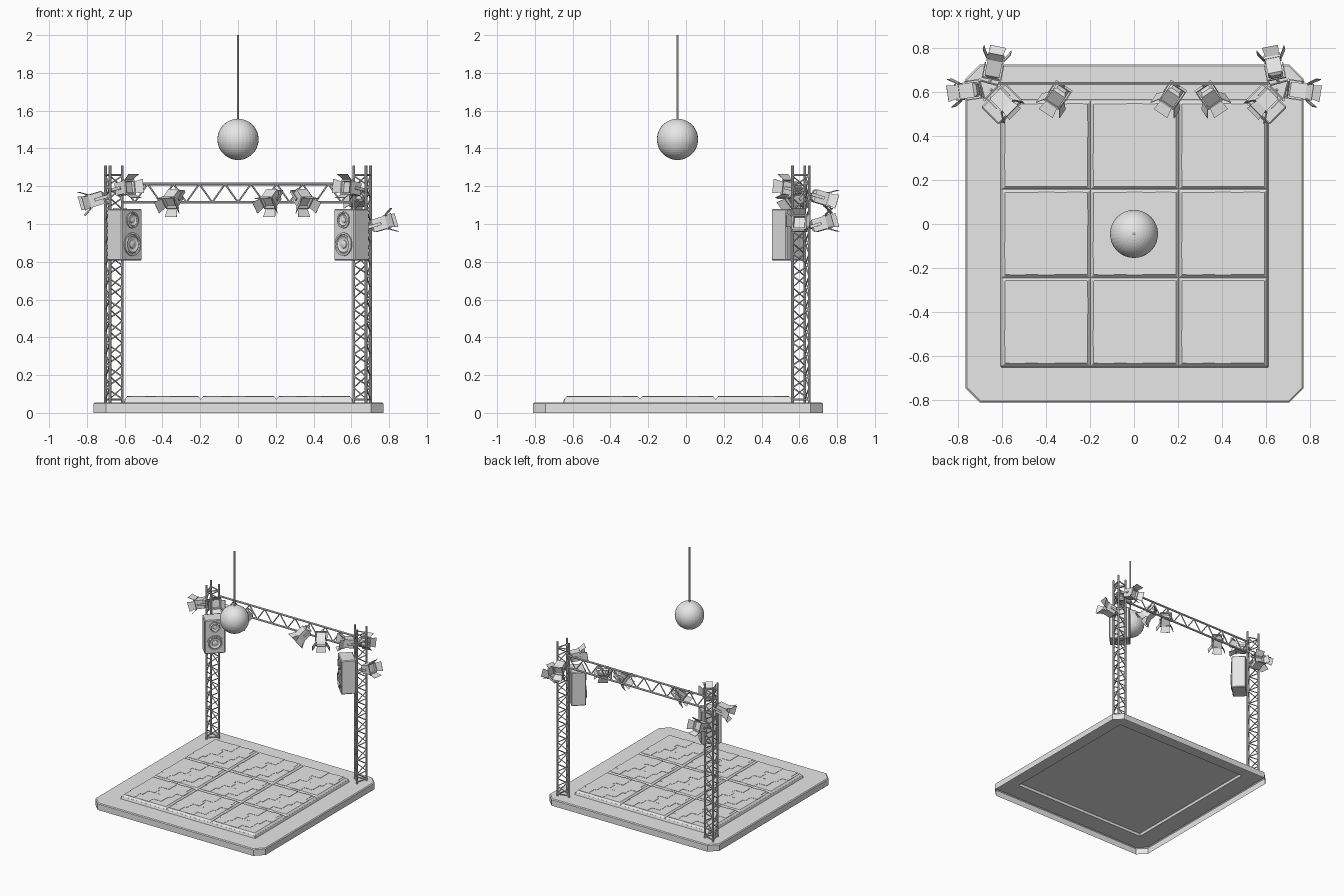
import bpy, bmesh, math
from mathutils import Vector, Matrix

if "Cube" in bpy.data.objects:
    bpy.data.objects.remove(bpy.data.objects["Cube"])

grey = bpy.data.materials.new("light_grey")
grey.use_nodes = True
GREY = (0.8, 0.8, 0.8, 1)
grey.diffuse_color = GREY
grey.node_tree.nodes["Principled BSDF"].inputs["Base Color"].default_value = GREY


def finish(bm, name, matrix=None, smooth=False):
    """Turn a bmesh into a named object."""
    bmesh.ops.recalc_face_normals(bm, faces=bm.faces)
    mesh = bpy.data.meshes.new(name)
    bm.to_mesh(mesh)
    bm.free()
    mesh.materials.append(grey)
    ob = bpy.data.objects.new(name, mesh)
    bpy.context.collection.objects.link(ob)
    if matrix:
        ob.matrix_world = matrix
    if smooth:
        bpy.context.view_layer.objects.active = ob
        ob.select_set(True)
        bpy.ops.object.shade_smooth_by_angle(angle=math.radians(35))
        ob.select_set(False)
    return ob


def tube(bm, a, b, r, sides=6):
    a, b = Vector(a), Vector(b)
    d = b - a
    m = Matrix.Translation((a + b) / 2) @ d.to_track_quat('Z', 'Y').to_matrix().to_4x4()
    bmesh.ops.create_cone(bm, cap_ends=True, segments=sides, radius1=r, radius2=r,
                          depth=d.length, matrix=m)


def box(bm, center, size, rot=None):
    m = Matrix.Translation(center) @ (rot or Matrix()) @ Matrix.Diagonal((*size, 1))
    return bmesh.ops.create_cube(bm, size=1, matrix=m)["verts"]


def loft(bm, loops, cap=False):
    """Skin a stack of equal-length closed loops."""
    rings = [[bm.verts.new(p) for p in loop] for loop in loops]
    for lo, hi in zip(rings, rings[1:]):
        for i in range(len(lo)):
            j = (i + 1) % len(lo)
            bm.faces.new((lo[i], lo[j], hi[j], hi[i]))
    if cap:
        bm.faces.new(rings[-1])


def cut_rect(hx, hy, cut, z, cx=0.003, cy=-0.043):
    """Rectangle with cut corners."""
    pts = []
    for sx, sy in ((1, 1), (-1, 1), (-1, -1), (1, -1)):
        ends = [(sx * hx, sy * (hy - cut)), (sx * (hx - cut), sy * hy)]
        if sx * sy < 0:
            ends.reverse()
        pts += [(cx + x, cy + y, z) for x, y in ends]
    return pts


# Stage base: a shell open underneath, rising into the raised floor bed
bm = bmesh.new()
loft(bm, [cut_rect(0.767, 0.767, 0.065, 0), cut_rect(0.767, 0.767, 0.065, 0.049),
          cut_rect(0.76, 0.76, 0.062, 0.055), cut_rect(0.608, 0.608, 0.004, 0.055),
          cut_rect(0.602, 0.602, 0.004, 0.074)], cap=True)
finish(bm, "stage_base")

# Dance floor: nine bevelled panels, each with a woven parquet relief
PITCH = 0.401
CELL = 0.073
for row in range(3):
    for col in range(3):
        cx, cy = 0.003 + (col - 1) * PITCH, -0.043 + (row - 1) * PITCH
        bm = bmesh.new()
        loft(bm, [cut_rect(h, h, 0.002, z, cx, cy)
                  for h, z in ((0.2, 0.074), (0.187, 0.088))], cap=True)
        for i in range(5):
            for j in range(5):
                if (i + 2 * j) % 5 in (0, 2):
                    wide = (i + j) % 2
                    size = (CELL * (1 + 0.6 * wide), CELL * (1.6 - 0.6 * wide), 0.003)
                    x = max(-0.13, min(0.13, (i - 2) * CELL))
                    y = max(-0.13, min(0.13, (j - 2) * CELL))
                    box(bm, (cx + x, cy + y, 0.0885), size)
        finish(bm, "floor_panel")

# Corner towers: triangular lattice masts
TOWER = Vector((0.664, 0.615, 0))
for side, name in ((1, "left_tower"), (-1, "right_tower")):
    bm = bmesh.new()
    posts = []
    for deg in (45, 165, 285):
        a = math.radians(deg)
        p = TOWER + 0.053 * Vector((math.cos(a), math.sin(a), 0))
        posts.append(Vector((p.x * side, p.y, 0)))
    up = Vector((0, 0, 1))
    for k, p in enumerate(posts):
        q = posts[(k + 1) % 3]
        tube(bm, p + up * 0.055, p + up * 1.31, 0.0075, 8)
        steps = 20
        for s in range(steps):
            z0, z1 = (0.075 + 1.18 * t / steps for t in (s, s + 1))
            a, b = (p, q) if s % 2 else (q, p)
            tube(bm, a + up * z0, b + up * z1, 0.004)
        for z in (0.07, 1.26):
            tube(bm, p + up * z, q + up * z, 0.005)
    finish(bm, name, smooth=True)

# Cross truss between the towers
bm = bmesh.new()
TY, LOW, HIGH, SPAN = 0.637, 1.115, 1.212, 0.615
for z in (LOW, HIGH):
    tube(bm, (-SPAN, TY, z), (SPAN, TY, z), 0.0075, 8)
bays = 18
for s in range(bays):
    x0, x1 = (-SPAN + 2 * SPAN * t / bays for t in (s, s + 1))
    z0, z1 = (LOW, HIGH) if s % 2 else (HIGH, LOW)
    tube(bm, (x0, TY, z0), (x1, TY, z1), 0.0045)
finish(bm, "cross_truss", smooth=True)

# Hanging ball with its rod
BALL = Vector((0, -0.045, 1.448))
bm = bmesh.new()
bmesh.ops.create_uvsphere(bm, u_segments=32, v_segments=24, radius=0.109,
                          matrix=Matrix.Translation(BALL))
finish(bm, "mirror_ball")
bm = bmesh.new()
tube(bm, BALL + Vector((0, 0, 0.1)), (BALL.x, BALL.y, 2), 0.006, 10)
finish(bm, "ball_rod", smooth=True)


# Speakers: angled cabinets with two ringed drivers
def driver(bm, z, r, front):
    profile = ((1, 0), (1, 0.007), (0.84, 0.007), (0.78, 0.002), (0.68, 0.005),
               (0.38, -0.004), (0.34, 0.004), (0.15, 0.009))
    loft(bm, [[(r * k * math.cos(t * math.tau / 24), front - d,
                z + r * k * math.sin(t * math.tau / 24)) for t in range(24)]
              for k, d in profile], cap=True)


for side, name in ((1, "left_speaker"), (-1, "right_speaker")):
    place = Matrix.Translation((0.6 * side, 0.545, 0.943)) @ Matrix.Rotation(-side * math.pi / 4, 4, 'Z')
    bm = bmesh.new()
    box(bm, (0, 0, 0), (0.155, 0.112, 0.274))
    bmesh.ops.bevel(bm, geom=list(bm.edges), offset=0.006, segments=1, affect='EDGES')
    finish(bm, name + "_cabinet", place)
    bm = bmesh.new()
    driver(bm, -0.05, 0.062, -0.056)
    driver(bm, 0.078, 0.044, -0.056)
    finish(bm, name + "_drivers", place, smooth=True)


# Spotlights: square cans with four barn doors and a yoke, aimed along local z
def spotlight(pos, aim, anchor):
    bm = bmesh.new()

    def square(h, z):
        return [(h, h, z), (-h, h, z), (-h, -h, z), (h, -h, z)]
    loft(bm, [square(h, z) for h, z in ((0.022, -0.05), (0.034, -0.038), (0.034, 0.03),
                                        (0.039, 0.03), (0.039, 0.04), (0.032, 0.04),
                                        (0.028, 0.028))], cap=True)
    bm.faces.new([bm.verts.new(p) for p in square(0.022, -0.05)])
    for k in range(4):
        turn = Matrix.Rotation(k * math.pi / 2, 4, 'Z')
        hinge = turn @ Matrix.Translation((0, 0.039, 0.04)) @ Matrix.Rotation(-0.55, 4, 'X')
        loft(bm, [[hinge @ Vector(p) for p in ((-w, 0, z), (w, 0, z), (w, 0.003, z), (-w, 0.003, z))]
                  for w, z in ((0.03, 0), (0.038, 0.045))], cap=True)
    for sx in (1, -1):
        box(bm, (sx * 0.042, 0, -0.025), (0.005, 0.016, 0.07))
    box(bm, (0, 0, -0.06), (0.089, 0.016, 0.005))
    pos, aim = Vector(pos), Vector(aim).normalized()
    m = Matrix.Translation(pos) @ aim.to_track_quat('Z', 'Y').to_matrix().to_4x4()
    finish(bm, "spotlight", m)
    bm = bmesh.new()
    tube(bm, pos - aim * 0.06, anchor, 0.007)
    finish(bm, "spotlight_clamp")


for side in (1, -1):
    rear_z, side_z = (1.14, 1.0) if side > 0 else (1.0, 1.13)
    tilt = 0.3
    spotlight((side * 0.635, 0.715, rear_z), (-side * 0.2, 1, -tilt * side),
              (side * 0.66, 0.64, rear_z))
    spotlight((side * 0.755, 0.605, side_z), (side, -0.15, tilt * side),
              (side * 0.69, 0.61, side_z))
    spotlight((side * 0.6, 0.56, 1.19), (-side * 0.7, -0.7, 0.15),
              (side * 0.65, 0.61, 1.19))
for x, lean in ((-0.345, -0.4), (0.175, -0.4), (0.34, 0.4)):
    spotlight((x, 0.585, 1.135), (lean, -0.6, -0.6), (x - lean * 0.05, TY, LOW + 0.07))
